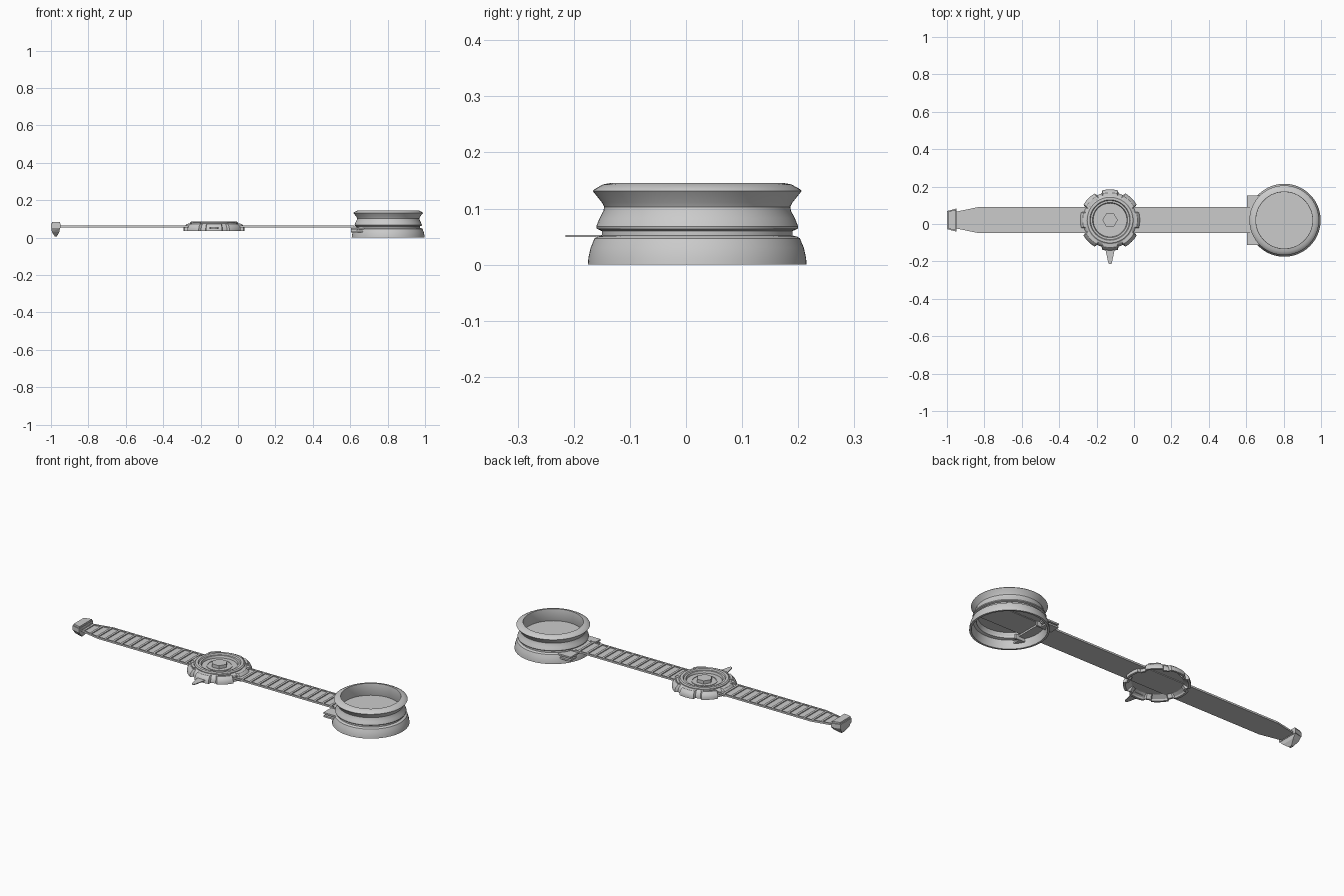
import bpy, bmesh, math
from mathutils import Vector

if "Cube" in bpy.data.objects:
    bpy.data.objects.remove(bpy.data.objects["Cube"])

CY = 0.021                       # centre line of the whole device
CUP = (0.803, 0.020)
DIAL = (-0.128, 0.021)


def finish(name, bm, smooth=False):
    bmesh.ops.remove_doubles(bm, verts=bm.verts, dist=1e-6)
    bmesh.ops.recalc_face_normals(bm, faces=bm.faces)
    me = bpy.data.meshes.new(name)
    bm.to_mesh(me)
    bm.free()
    ob = bpy.data.objects.new(name, me)
    bpy.context.collection.objects.link(ob)
    if smooth:
        bpy.ops.object.select_all(action='DESELECT')
        ob.select_set(True)
        bpy.context.view_layer.objects.active = ob
        bpy.ops.object.shade_smooth_by_angle(angle=math.radians(30))
    return ob


def lathe(name, centre, profile, seg=72, shape=None):
    """Revolve a closed (radius, z) profile; shape(angle) scales the radius."""
    bm = bmesh.new()
    rings = []
    for i in range(seg):
        a = 2 * math.pi * i / seg
        ring = []
        for r, z in profile:
            k = shape(a, r) if shape else 1
            ring.append(bm.verts.new((centre[0] + k * r * math.cos(a),
                                      centre[1] + k * r * math.sin(a), z)))
        rings.append(ring)
    n = len(profile)
    for i in range(seg):
        p, q = rings[i], rings[(i + 1) % seg]
        for j in range(n):
            bm.faces.new((p[j], q[j], q[(j + 1) % n], p[(j + 1) % n]))
    return finish(name, bm, True)


def add_prism(bm, outline, z0, z1):
    lo = [bm.verts.new((x, y, z0)) for x, y in outline]
    hi = [bm.verts.new((x, y, z1)) for x, y in outline]
    n = len(outline)
    bm.faces.new(lo[::-1])
    bm.faces.new(hi)
    for i in range(n):
        bm.faces.new((lo[i], lo[(i + 1) % n], hi[(i + 1) % n], hi[i]))


def prism(name, outline, z0, z1):
    bm = bmesh.new()
    add_prism(bm, outline, z0, z1)
    return finish(name, bm)


def rect(x0, x1, y0, y1):
    return [(x0, y0), (x1, y0), (x1, y1), (x0, y1)]


def circle(c, r, n, turn=0):
    return [(c[0] + r * math.cos(2 * math.pi * i / n + turn),
             c[1] + r * math.sin(2 * math.pi * i / n + turn)) for i in range(n)]


def half_width(x):
    """Strap half width, tapering toward the clip."""
    return 0.07 if x > -0.83 else 0.07 - 0.025 * (-0.83 - x) / 0.12


# Cup: flared lower skirt and waisted upper rim, open above and below
lathe("cup_skirt", CUP, [(0.195, 0.0), (0.194, 0.012), (0.190, 0.030), (0.183, 0.047),
                         (0.178, 0.050), (0.170, 0.052), (0.170, 0.062), (0.160, 0.062),
                         (0.160, 0.048), (0.175, 0.044), (0.184, 0.0)])
lathe("cup_rim", CUP, [(0.170, 0.060), (0.179, 0.064), (0.180, 0.068), (0.174, 0.083),
                       (0.167, 0.096), (0.166, 0.103), (0.170, 0.111), (0.186, 0.131),
                       (0.184, 0.134), (0.168, 0.143), (0.152, 0.146), (0.151, 0.140),
                       (0.151, 0.078), (0.160, 0.060)])
prism("cup_floor", circle(CUP, 0.158, 64), 0.074, 0.080)

# Strap holder on the side of the cup
prism("holder_plate", rect(0.603, 0.68, CY - 0.132, CY + 0.132), 0.043, 0.052)
for side in (-1, 1):
    y0, y1 = sorted((CY + side * 0.082, CY + side * 0.132))
    prism("holder_fork", rect(0.605, 0.675, y0, y1), 0.026, 0.035)
    y0, y1 = sorted((CY + side * 0.076, CY + side * 0.086))
    prism("holder_rail", rect(0.605, 0.70, y0, y1), 0.026, 0.052)

# Strap sheet with tapered end
side = [(-0.96, half_width(-0.96)), (-0.83, 0.07), (0.93, 0.07)]
prism("strap", [(x, CY - w) for x, w in side] + [(x, CY + w) for x, w in side[::-1]],
      0.054, 0.059)

# Raised ribs across the strap, and a thin raised border
bm = bmesh.new()
for i in range(32):
    x = -0.935 + i * 0.0495
    if abs(x - DIAL[0]) < 0.13 or x > 0.61:
        continue
    w = half_width(x) - 0.006
    add_prism(bm, rect(x - 0.006, x + 0.006, CY - w, CY + w), 0.058, 0.064)
finish("strap_ribs", bm)
for s in (-1, 1):
    edge = [(-0.95, half_width(-0.95)), (-0.83, 0.07), (0.62, 0.07)]
    outline = [(x, CY + s * w) for x, w in edge]
    outline += [(x, CY + s * (w - 0.008)) for x, w in edge[::-1]]
    prism("strap_border", outline, 0.058, 0.064)


# Dial: scalloped flange, stepped ring and recess
def scallop(a, r):
    if r < 0.13:
        return 1
    d = abs((a + math.pi / 8) % (math.pi / 4) - math.pi / 8)
    return 1 if d < math.radians(15.5) else 0.91


lathe("dial_flange", DIAL, [(0.164, 0.036), (0.164, 0.048), (0.158, 0.062), (0.146, 0.073),
                            (0.125, 0.076), (0.125, 0.058), (0.148, 0.044), (0.152, 0.036)],
      144, scallop)
lathe("dial_ring", DIAL, [(0.128, 0.070), (0.128, 0.080), (0.122, 0.085), (0.108, 0.085),
                          (0.104, 0.078), (0.094, 0.078), (0.090, 0.067), (0.090, 0.060),
                          (0.128, 0.060)])
prism("dial_floor", circle(DIAL, 0.126, 64), 0.058, 0.066)
prism("dial_hex", circle(DIAL, 0.041, 6), 0.064, 0.084)
lathe("dial_hex_collar", DIAL, [(0.066, 0.064), (0.066, 0.069), (0.060, 0.069), (0.060, 0.064)])

# Small raised grips on the dial shoulder
bm = bmesh.new()
for i in range(4):
    a0 = math.pi / 4 + i * math.pi / 2
    arc = [a0 + math.radians(t) for t in (-13, -6, 0, 6, 13)]
    out = [(DIAL[0] + r * math.cos(a), DIAL[1] + r * math.sin(a))
           for r, angles in ((0.143, arc), (0.130, arc[::-1])) for a in angles]
    add_prism(bm, out, 0.068, 0.080)
finish("dial_grips", bm)

# Thin pointer under the dial
px = DIAL[0]
prism("pointer", [(px - 0.027, -0.115), (px - 0.024, -0.14), (px - 0.010, -0.206),
                  (px - 0.005, -0.215), (px + 0.005, -0.215), (px + 0.010, -0.206),
                  (px + 0.024, -0.14), (px + 0.027, -0.115)], 0.049, 0.053)

# End clip: collar block with a wedge-shaped hook beneath
bm = bmesh.new()
add_prism(bm, [(-1.0, CY - 0.048), (-0.95, CY - 0.062), (-0.95, CY + 0.062),
               (-1.0, CY + 0.048)], 0.050, 0.074)
add_prism(bm, [(-0.995, CY - 0.045), (-0.952, CY - 0.056), (-0.952, CY + 0.056),
               (-0.995, CY + 0.045)], 0.074, 0.083)
finish("clip_block", bm)
bm = bmesh.new()
top = [(-0.998, CY - 0.047, 0.05), (-0.952, CY - 0.058, 0.05),
       (-0.952, CY + 0.058, 0.05), (-0.998, CY + 0.047, 0.05)]
mid = [(-0.995, CY - 0.034, 0.03), (-0.955, CY - 0.040, 0.03),
       (-0.955, CY + 0.040, 0.03), (-0.995, CY + 0.034, 0.03)]
low = [(-0.980, CY - 0.010, 0.007), (-0.968, CY - 0.010, 0.007),
       (-0.968, CY + 0.010, 0.007), (-0.980, CY + 0.010, 0.007)]
for p in top + mid + low:
    bm.verts.new(Vector(p))
bmesh.ops.convex_hull(bm, input=bm.verts)
finish("clip_hook", bm)
